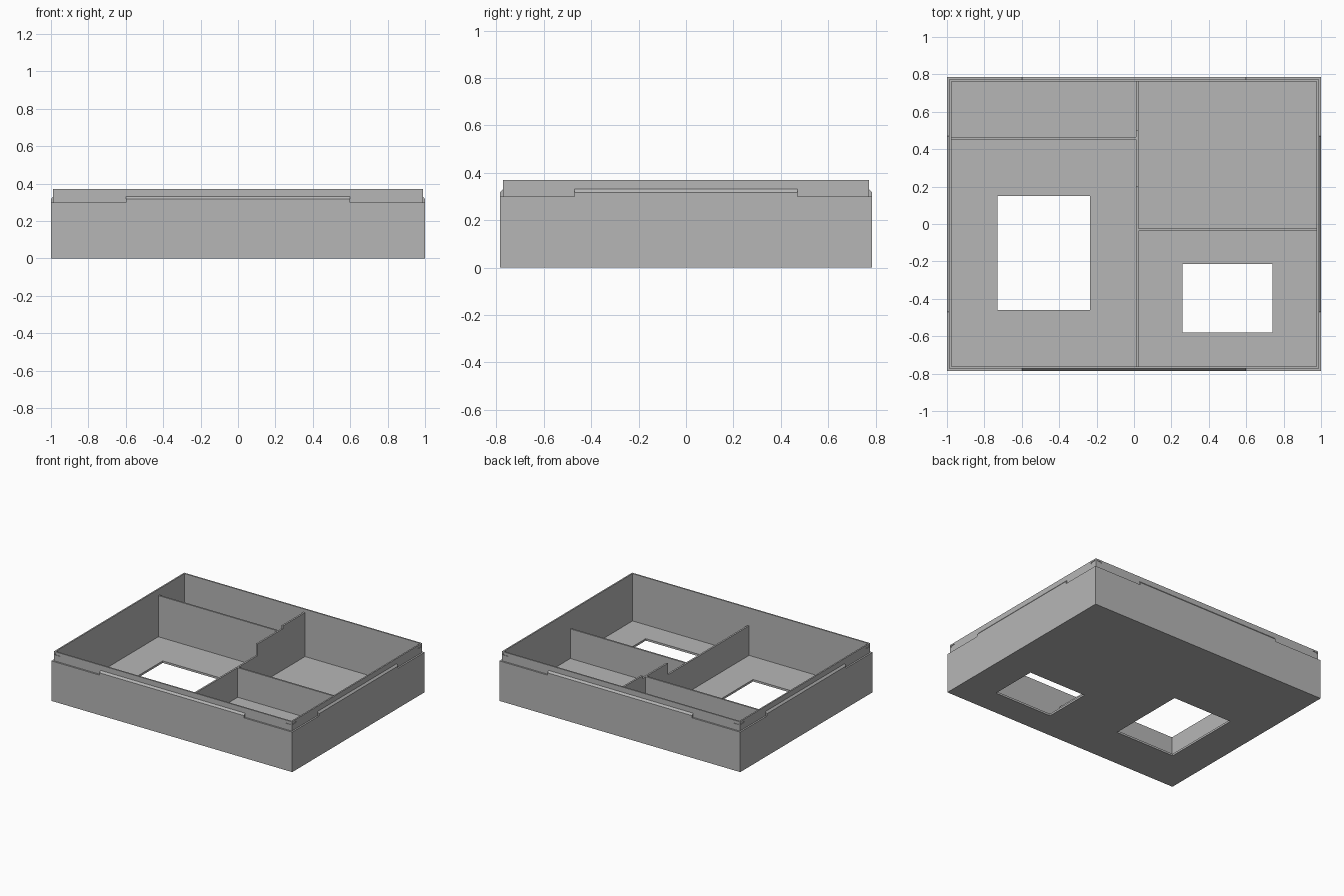
import bpy
import bmesh

if "Cube" in bpy.data.objects:
    bpy.data.objects.remove(bpy.data.objects["Cube"], do_unlink=True)

HX, HY = 1.0, 0.785          # outer half sizes
STEP, INNER = 0.012, 0.023   # insets of the lip and of the inner wall
LEDGE, TOP, FLOOR = 0.30, 0.37, 0.015

grey = bpy.data.materials.new("plain_grey")
grey.use_nodes = True
grey.diffuse_color = (0.47, 0.47, 0.47, 1)
grey.node_tree.nodes["Principled BSDF"].inputs["Base Color"].default_value = grey.diffuse_color


def finish(name, bm):
    bmesh.ops.recalc_face_normals(bm, faces=bm.faces)
    mesh = bpy.data.meshes.new(name)
    bm.to_mesh(mesh)
    bm.free()
    mesh.materials.append(grey)
    obj = bpy.data.objects.new(name, mesh)
    bpy.context.scene.collection.objects.link(obj)
    return obj


def prism(name, start, end):
    """Solid between two matching polygons."""
    bm = bmesh.new()
    a = [bm.verts.new(p) for p in start]
    b = [bm.verts.new(p) for p in end]
    bm.faces.new(a)
    bm.faces.new(b)
    for i in range(len(a)):
        j = (i + 1) % len(a)
        bm.faces.new((a[i], a[j], b[j], b[i]))
    return finish(name, bm)


def box(name, x0, x1, y0, y1, z0, z1):
    rect = [(x0, y0), (x1, y0), (x1, y1), (x0, y1)]
    return prism(name, [(x, y, z0) for x, y in rect], [(x, y, z1) for x, y in rect])


# Tray shell: stacked rectangles, up the outside and down the inside
bm = bmesh.new()
rings = []
for inset, z in [(0, 0), (0, LEDGE), (STEP, LEDGE), (STEP, TOP), (INNER, TOP), (INNER, FLOOR)]:
    x, y = HX - inset, HY - inset
    rings.append([bm.verts.new((sx * x, sy * y, z)) for sx, sy in ((-1, -1), (1, -1), (1, 1), (-1, 1))])
for lower, upper in zip(rings, rings[1:]):
    for i in range(4):
        j = (i + 1) % 4
        bm.faces.new((lower[i], lower[j], upper[j], upper[i]))
bm.faces.new(rings[0])
bm.faces.new(rings[-1])
tray = finish("tray_shell", bm)

# Cutters: two floor openings and shallow slots near the lip corners
cutters = [box("left_opening", 0.26, 0.74, -0.58, -0.215, -0.1, 0.1),
           box("right_opening", -0.73, -0.235, -0.46, 0.15, -0.1, 0.1)]
lx, ly, deep = HX - STEP, HY - STEP, 0.004
for s in (-1, 1):
    for t in (-1, 1):
        u, v = sorted((t * 0.938, t * 0.976))
        w0, w1 = sorted((s * (ly - deep), s * (ly + 0.01)))
        cutters.append(box("slot", u, v, w0, w1, 0.346, 0.358))
        u, v = sorted((t * 0.722, t * 0.762))
        w0, w1 = sorted((s * (lx - deep), s * (lx + 0.01)))
        cutters.append(box("slot", w0, w1, u, v, 0.346, 0.358))

bpy.context.view_layer.objects.active = tray
for cutter in cutters:
    cutter.hide_render = True
    mod = tray.modifiers.new("cut", 'BOOLEAN')
    mod.operation = 'DIFFERENCE'
    mod.solver = 'EXACT'
    mod.object = cutter
    bpy.ops.object.modifier_apply(modifier=mod.name)
    bpy.data.objects.remove(cutter, do_unlink=True)

# Raised sloped ridges on the ledge, one per side
ridge = [(0, LEDGE), (0, 0.317), (STEP, 0.331), (STEP, LEDGE)]
for s, fb, lr in ((-1, "front", "right"), (1, "back", "left")):
    prism(fb + "_ridge", [(-0.6, s * (HY - d), z) for d, z in ridge],
          [(0.6, s * (HY - d), z) for d, z in ridge])
    prism(lr + "_ridge", [(s * (HX - d), -0.47, z) for d, z in ridge],
          [(s * (HX - d), 0.47, z) for d, z in ridge])

# Main divider with stepped top edge
LOW, MID, HIGH = 0.237, 0.324, 0.345
ends = HY - INNER
steps = [(-ends, FLOOR), (ends, FLOOR), (ends, HIGH), (0.5, HIGH),
         (0.5, MID), (0.2, MID), (0.2, LOW), (-ends, LOW)]
prism("main_divider", [(0.01, y, z) for y, z in steps], [(0.023, y, z) for y, z in steps])

# Cross dividers
box("right_cross_divider", INNER - HX, 0.01, 0.451, 0.464, FLOOR, MID)
box("left_cross_divider", 0.023, HX - INNER, -0.037, -0.024, FLOOR, LOW)
